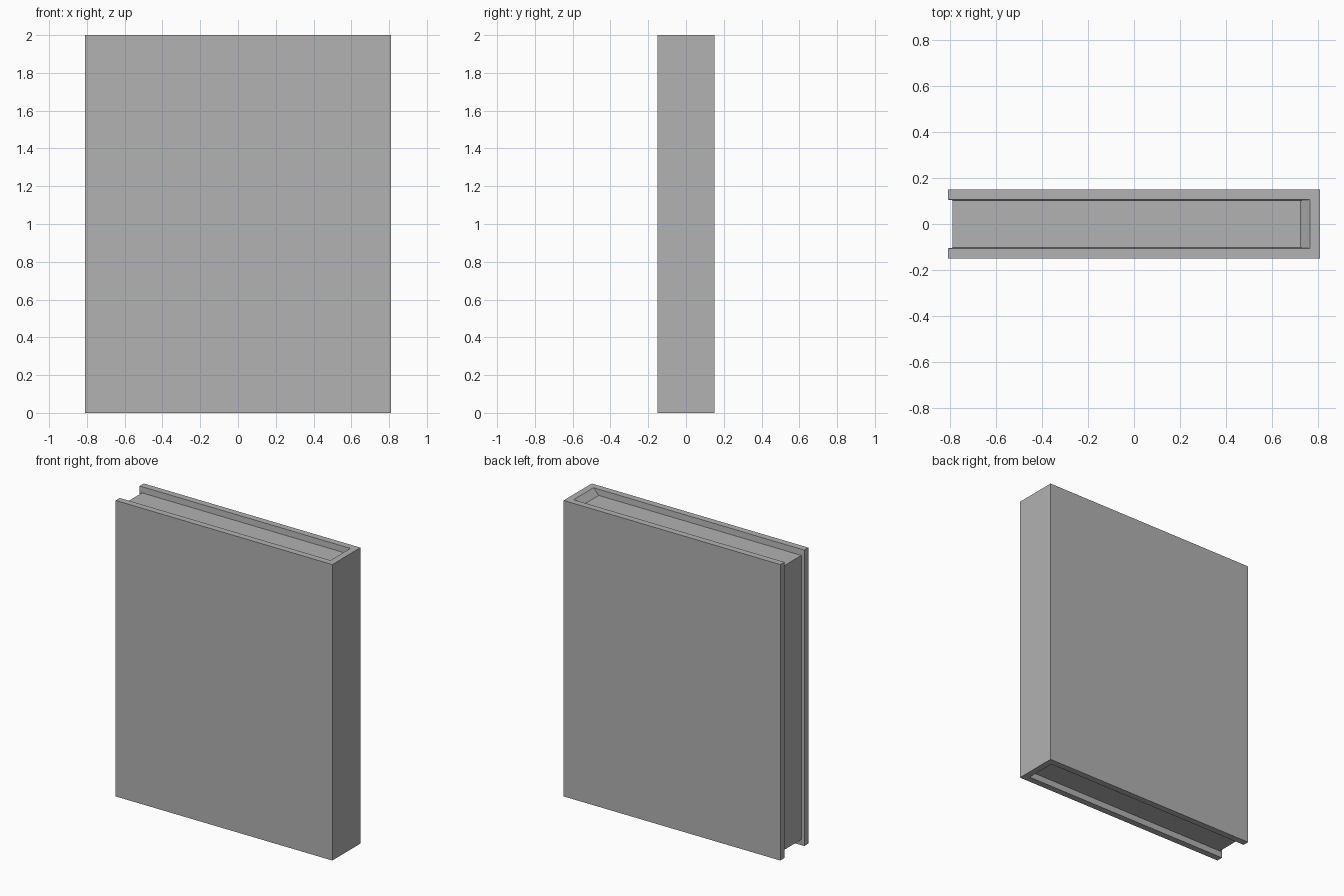
import bpy
import bmesh
from mathutils import Vector

cube = bpy.data.objects.get("Cube")
if cube:
    bpy.data.objects.remove(cube, do_unlink=True)

WIDTH, DEPTH, HEIGHT = 1.62, 0.30, 2.0
COVER = 0.044      # thickness of the boards and spine
RECESS = 0.04      # how far the pages sit inside the top and bottom

# Single plain grey
grey = bpy.data.materials.new("plain_grey")
grey.use_nodes = True
colour = (0.445, 0.445, 0.445, 1.0)
grey.diffuse_color = colour
grey.node_tree.nodes["Principled BSDF"].inputs["Base Color"].default_value = colour

# Closed block the size of the whole book
bm = bmesh.new()
bmesh.ops.create_cube(bm, size=1.0)
bmesh.ops.scale(bm, vec=(WIDTH, DEPTH, HEIGHT), verts=bm.verts)
bmesh.ops.translate(bm, vec=(0, 0, HEIGHT / 2), verts=bm.verts)
bm.normal_update()

# Inset the page edges (top, fore edge, bottom), leaving cover and spine rims
pages = [f for f in bm.faces if abs(f.normal.z) > 0.5 or f.normal.x < -0.5]
bmesh.ops.inset_region(bm, faces=pages, thickness=COVER,
                       use_boundary=True, use_even_offset=True)

# Sink the page block between the covers, sloping in at the spine
sunk = bmesh.ops.extrude_face_region(bm, geom=pages)
bmesh.ops.delete(bm, geom=pages, context='FACES')
for v in (e for e in sunk["geom"] if isinstance(e, bmesh.types.BMVert)):
    side_x = 0.725 if v.co.x > 0 else -0.79
    side_y = 0.103 if v.co.y > 0 else -0.103
    side_z = HEIGHT - RECESS if v.co.z > HEIGHT / 2 else RECESS
    v.co = Vector((side_x, side_y, side_z))
bmesh.ops.recalc_face_normals(bm, faces=bm.faces)

mesh = bpy.data.meshes.new("book")
bm.to_mesh(mesh)
bm.free()
mesh.materials.append(grey)
book = bpy.data.objects.new("book", mesh)
bpy.context.scene.collection.objects.link(book)
